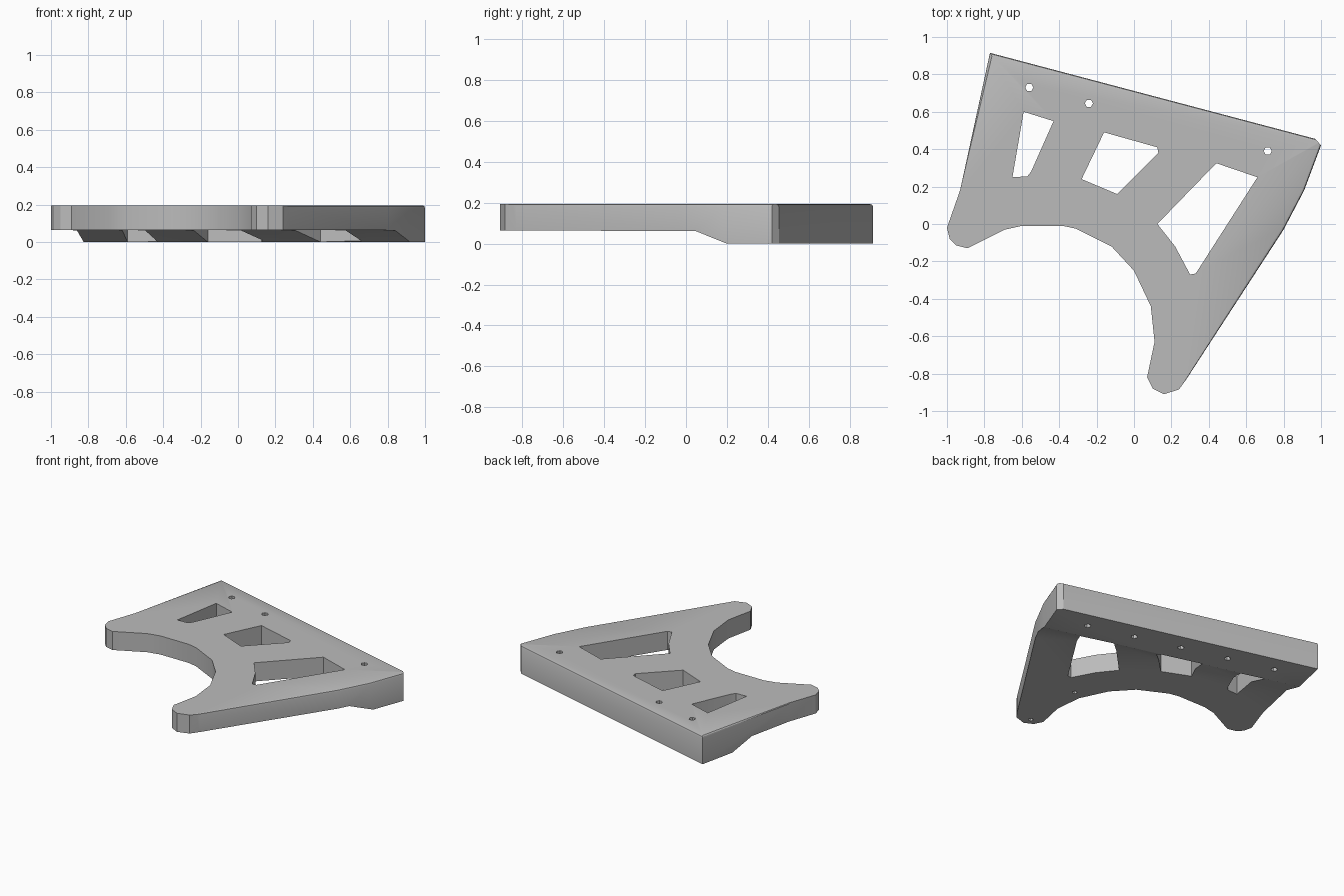
import bpy, bmesh, math
from mathutils import Vector, Matrix

cube = bpy.data.objects.get("Cube")
if cube:
    bpy.data.objects.remove(cube)

TOP, THIN = 0.195, 0.065
BACK_LEFT = Vector((-0.77, 0.915, 0))
BACK_RIGHT = Vector((0.97, 0.455, 0))

gray = bpy.data.materials.new("plain gray")
gray.use_nodes = True
gray.diffuse_color = (0.5, 0.5, 0.5, 1)
gray.node_tree.nodes["Principled BSDF"].inputs["Base Color"].default_value = gray.diffuse_color


def prism(name, points, low, high, bevel_rule=None):
    """Extrude a flat outline from low to high, softening chosen top edges."""
    bm = bmesh.new()
    base = bm.faces.new([bm.verts.new((x, y, low)) for x, y in points])
    made = bmesh.ops.extrude_face_region(bm, geom=[base])["geom"]
    bmesh.ops.translate(bm, vec=(0, 0, high - low),
                        verts=[v for v in made if isinstance(v, bmesh.types.BMVert)])
    bmesh.ops.recalc_face_normals(bm, faces=bm.faces)
    if bevel_rule:
        rim = [e for e in bm.edges
               if all(v.co.z > high - 0.001 for v in e.verts) and bevel_rule(e)]
        bmesh.ops.bevel(bm, geom=rim, offset=0.014, segments=2, profile=0.5, affect='EDGES')
    mesh = bpy.data.meshes.new(name)
    bm.to_mesh(mesh)
    bm.free()
    obj = bpy.data.objects.new(name, mesh)
    bpy.context.collection.objects.link(obj)
    mesh.materials.append(gray)
    return obj


def cut(target, cutter):
    """Subtract the cutter for good and remove it."""
    mod = target.modifiers.new("cut", 'BOOLEAN')
    mod.operation, mod.solver, mod.object = 'DIFFERENCE', 'EXACT', cutter
    bpy.context.view_layer.objects.active = target
    bpy.ops.object.modifier_apply(modifier=mod.name)
    bpy.data.objects.remove(cutter)


# Bracket plate: straight back, two arms, curved cutout between them
outline = [(-.77, .915), (-.93, .18), (-1, -.02), (-.985, -.08), (-.95, -.115), (-.89, -.13),
           (-.69, -.03), (-.6, -.01), (-.38, -.01), (-.31, -.025), (-.12, -.12), (0, -.25),
           (.09, -.44), (.11, -.63), (.07, -.82), (.1, -.88), (.16, -.91), (.24, -.885),
           (.28, -.83), (.8, -.03), (.91, .18), (1, .42), (.97, .455)]


def outer_edge(edge):
    a, b = (v.co for v in edge.verts)
    mid = (a + b) / 2
    return (a - b).length > 0.2 and (mid.y > 0.1 or mid.x > 0.4)


plate = prism("bracket_plate", outline, 0, TOP, outer_edge)

# Thin the arms from below, leaving a thick back rail with a ramp
ramp = prism("ramp_cutter", [(.205, -.02), (.43, THIN - .002), (2.6, THIN), (2.6, -.3), (.205, -.3)], -1, 3)
along = (BACK_RIGHT - BACK_LEFT).normalized()
inward = Vector((along.y, -along.x, 0))
up = Vector((0, 0, 1))
frame = Matrix((inward, up, inward.cross(up))).transposed().to_4x4()
# The prism must reach past both ends of the rail
ramp.data.transform(Matrix.Translation((BACK_LEFT + BACK_RIGHT) / 2) @ frame
                    @ Matrix.Translation((0, 0, -1)))
cut(plate, ramp)

# Three large windows
windows = [
    [(-.59, .6), (-.43, .55), (-.55, .28), (-.57, .255), (-.65, .25)],
    [(-.16, .49), (.125, .41), (.13, .38), (-.09, .16), (-.28, .24)],
    [(.44, .325), (.66, .25), (.33, -.265), (.3, -.27), (.22, -.12), (.125, 0)],
]
for points in windows:
    cut(plate, prism("window_cutter", points, -1, 1))


# Screw holes along the rail and shallow ones under the arms
def hole(x, y, high, radius=0.022, sides=6):
    ring = [(x + radius * math.cos(math.tau * i / sides),
             y + radius * math.sin(math.tau * i / sides)) for i in range(sides)]
    cut(plate, prism("hole_cutter", ring, -0.1, high))


first, last = Vector((-.56, .73)), Vector((.715, .39))
for i in range(5):
    spot = first.lerp(last, i / 4)
    hole(spot.x, spot.y, 0.16 if i in (2, 3) else 1)
for x, y in [(.16, -.4), (.15, -.85)]:
    hole(x, y, 0.14, 0.016)

# Soft shading on the gently curved sides
bpy.ops.object.select_all(action='DESELECT')
plate.select_set(True)
bpy.context.view_layer.objects.active = plate
bpy.ops.object.shade_smooth_by_angle(angle=math.radians(25))
